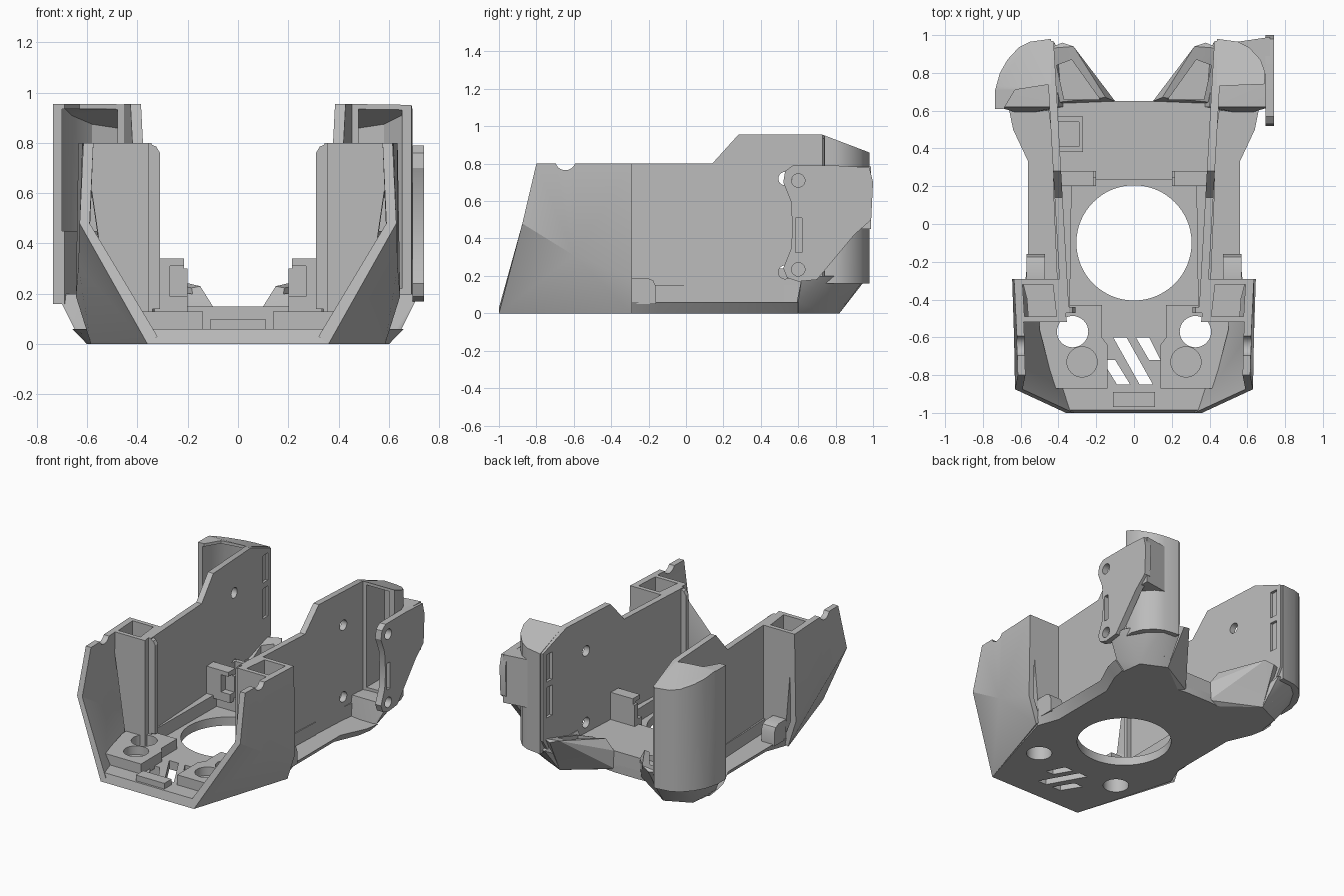
import bpy, bmesh, math
from mathutils import Vector

cube = bpy.data.objects.get("Cube")
if cube:
    bpy.data.objects.remove(cube, do_unlink=True)

grey = bpy.data.materials.new("plain_grey")
grey.use_nodes = True
grey.diffuse_color = (0.5, 0.5, 0.5, 1)
grey.node_tree.nodes["Principled BSDF"].inputs["Base Color"].default_value = (0.5, 0.5, 0.5, 1)


def finish(name, bm, mirror=False):
    """Turn a bmesh into a named object, optionally with a mirrored twin."""
    bm.normal_update()
    bmesh.ops.recalc_face_normals(bm, faces=bm.faces)
    if mirror:
        twin = bmesh.ops.duplicate(bm, geom=bm.verts[:] + bm.edges[:] + bm.faces[:])["geom"]
        for v in twin:
            if isinstance(v, bmesh.types.BMVert):
                v.co.x = -v.co.x
        bmesh.ops.reverse_faces(bm, faces=[f for f in twin if isinstance(f, bmesh.types.BMFace)])
    mesh = bpy.data.meshes.new(name)
    bm.to_mesh(mesh)
    bm.free()
    mesh.materials.append(grey)
    ob = bpy.data.objects.new(name, mesh)
    bpy.context.collection.objects.link(ob)
    return ob


def hull(name, pts, mirror=False):
    bm = bmesh.new()
    for p in pts:
        bm.verts.new(p)
    bmesh.ops.convex_hull(bm, input=bm.verts[:])
    bmesh.ops.delete(bm, geom=[v for v in bm.verts if not v.link_faces], context="VERTS")
    bmesh.ops.dissolve_limit(bm, angle_limit=0.01, verts=bm.verts[:], edges=bm.edges[:])
    return finish(name, bm, mirror)


def prism(name, poly, lo, hi, axis="z", mirror=False, shape=None):
    """Extrude an outline along z (points x, y) or along x (points y, z)."""
    bm = bmesh.new()
    place = (lambda p, t: (p[0], p[1], t)) if axis == "z" else (lambda p, t: (t, p[0], p[1]))
    a = [bm.verts.new(place(p, lo)) for p in poly]
    b = [bm.verts.new(place(p, hi)) for p in poly]
    bm.faces.new(a)
    bm.faces.new(b)
    for i in range(len(a)):
        j = (i + 1) % len(a)
        bm.faces.new((a[i], a[j], b[j], b[i]))
    if shape:
        shape(bm)
    return finish(name, bm, mirror)


def box(name, x, y, z, mirror=False):
    return prism(name, [(x[0], y[0]), (x[1], y[0]), (x[1], y[1]), (x[0], y[1])], *z, mirror=mirror)


def disc(cx, cy, r, n=32):
    return [(cx + r * math.cos(i * math.tau / n), cy + r * math.sin(i * math.tau / n)) for i in range(n)]


def cut(target, *cutters):
    for c in cutters:
        c.hide_render = True
        mod = target.modifiers.new("cut", "BOOLEAN")
        mod.operation, mod.solver, mod.object = "DIFFERENCE", "EXACT", c
    dg = bpy.context.evaluated_depsgraph_get()
    dg.update()
    mesh = bpy.data.meshes.new_from_object(target.evaluated_get(dg))
    target.modifiers.clear()
    target.data = mesh
    for c in cutters:
        bpy.data.objects.remove(c, do_unlink=True)


def both(half):
    return half + [(-x, y) for x, y in reversed(half)]


# Floor plate with chamfered edge, opening, screw holes and slanted slots
def chamfer(bm):
    for v in bm.verts:
        if v.co.z < 0.01 and v.co.y > -0.9:
            v.co.x *= 0.91 if v.co.y > -0.2 else 0.98
        elif v.co.z > 0.01 and v.co.y < -0.9:
            v.co.y += 0.015
floor = prism("floor_plate", both([(0.36, -1), (0.575, -0.3), (0.56, -0.15), (0.56, 0.33),
                                   (0.64, 0.5), (0.66, 0.6), (0.1, 0.65)]), 0, 0.06, shape=chamfer)
slots = [prism("slot", p, -0.1, 0.3) for p in (
    [(-0.17, -0.72), (-0.1, -0.72), (-0.02, -0.85), (-0.09, -0.85)],
    [(-0.11, -0.6), (-0.04, -0.6), (0.1, -0.85), (0.03, -0.85)],
    [(0.01, -0.6), (0.08, -0.6), (0.14, -0.72), (0.08, -0.72)])]
cut(floor, prism("opening", disc(0, -0.1, 0.305, 64), -0.1, 0.3),
    prism("screw_hole", disc(0.325, -0.57, 0.083), -0.1, 0.3, mirror=True), *slots)

# Front pads with wells
pads = prism("front_pad", [(0.14, -0.87), (0.42, -0.87), (0.5, -0.56), (0.5, -0.43), (0.17, -0.43), (0.17, -0.6),
                           (0.14, -0.64)], 0.04, 0.13, mirror=True)
cut(pads, prism("screw_hole", disc(0.325, -0.57, 0.083), -0.1, 0.3, mirror=True),
    prism("well", disc(0.275, -0.73, 0.08), 0.07, 0.3, mirror=True))
box("front_catch", (-0.11, 0.11), (-0.97, -0.89), (0.04, 0.1))

# Raised frame beside the opening and the rear deck
prism("side_frame", [(0.34, -0.47), (0.4, -0.47), (0.43, 0.24), (0.33, 0.24)], 0.04, 0.15, mirror=True)
prism("rear_deck", both([(0.4, 0.235), (0.46, 0.65)]), 0.04, 0.15)
clip = box("deck_clip", (0.2, 0.4), (0.2, 0.28), (0.13, 0.34), mirror=True)
cut(clip, box("clip_step", (0.1, 0.27), (0.1, 0.245), (0.19, 0.31), mirror=True),
    box("clip_corner", (0.1, 0.215), (0.1, 0.4), (0.3, 0.5), mirror=True))
bracket = box("deck_bracket", (-0.42, -0.27), (0.38, 0.57), (0.14, 0.24))
cut(bracket, box("bracket_gap", (-0.4, -0.29), (0.41, 0.54), (0.17, 0.4)))


# Splayed side walls with screw holes and rear slots
def splay(bm):
    for v in bm.verts:
        v.co.x += 0.057 * v.co.y
walls = prism("side_wall", [(-0.47, 0.05), (-0.47, 0.8), (0.14, 0.8), (0.28, 0.955), (0.73, 0.955), (0.97, 0.86),
                            (0.97, 0.25), (0.85, 0.05)], 0.37, 0.412, "x", True, splay)
cut(walls, *[prism("wall_hole", disc(0.53, z, 0.036, 24), 0.3, 0.6, "x", True) for z in (0.72, 0.22)],
    *[prism("wall_slot", [(0.875, a), (0.935, a), (0.935, b), (0.875, b)], 0.3, 0.6, "x", True)
      for a, b in ((0.4, 0.61), (0.65, 0.84))])
prism("wall_end_rib", [(0.31, 0.14), (0.31, 0.76), (0.325, 0.785), (0.36, 0.8), (0.36, 0.14)], -0.47, -0.44,
      mirror=True, shape=lambda bm: [setattr(v, "co", Vector((v.co.x, v.co.z, v.co.y))) for v in bm.verts])


# Hollow front pillars, tucked in at the foot to stay inside the armour
def tuck(bm):
    for v in bm.verts:
        if v.co.z < 0.1 and v.co.x > 0.5:
            v.co.x = 0.5 if v.co.y < -0.4 else 0.56
pillar = prism("front_pillar", [(0.355, -0.52), (0.61, -0.52), (0.625, -0.29), (0.385, -0.29)], 0.05, 0.8,
               mirror=True, shape=tuck)
cut(pillar, prism("pillar_well", [(0.41, -0.49), (0.58, -0.49), (0.59, -0.32), (0.43, -0.32)], 0.45, 1, mirror=True))

# Faceted front armour, a thin skin with a scallop in its top edge
bm = bmesh.new()
toe, knee, tip, crease, mid, top, low, heel = [bm.verts.new(p) for p in (
    (0.36, -1, 0), (0.63, -0.875, 0.48), (0.615, -0.8, 0.8), (0.635, -0.6, 0.31),
    (0.62, -0.6, 0.8), (0.635, -0.29, 0.8), (0.645, -0.29, 0.19), (0.585, -0.29, 0))]
for f in ((toe, knee, crease), (toe, crease, heel), (knee, tip, mid, crease), (crease, mid, top, low),
          (crease, low, heel)):
    bm.faces.new(f)
inner = bmesh.ops.duplicate(bm, geom=bm.verts[:] + bm.edges[:] + bm.faces[:])
for v in inner["geom"]:
    if isinstance(v, bmesh.types.BMVert):
        v.co.x -= 0.04
        v.co.z = max(v.co.z, 0.03)
bmesh.ops.bridge_loops(bm, edges=[e for e in bm.edges if e.is_boundary])
armour = finish("front_armour", bm, True)
cut(armour, prism("scallop", disc(-0.645, 0.82, 0.055), -1, 1, "x"))

# Lugs behind the armour
prism("side_lug", [(-0.29, 0.05), (-0.29, 0.19), (-0.21, 0.19), (-0.175, 0.175), (-0.16, 0.14), (-0.16, 0.05)],
      0.47, 0.57, "x", True)

# Rear feet and their inner wings
hull("rear_foot", [(0.72, 0.62, 0.2), (0.72, 0.75, 0.2), (0.63, 0.9, 0.2), (0.55, 0.95, 0.18), (0.42, 0.96, 0.18),
                   (0.4, 0.62, 0.2), (0.65, 0.6, 0.06), (0.59, 0.58, 0), (0.57, 0.74, 0), (0.4, 0.82, 0),
                   (0.3, 0.62, 0)], True)
wing = hull("rear_wing", [(0.1, 0.65, 0.15), (0.15, 0.67, 0.23), (0.32, 0.94, 0.27), (0.38, 0.96, 0.25),
                          (0.45, 0.93, 0.25), (0.45, 0.64, 0.17), (0.1, 0.64, 0.02), (0.14, 0.62, 0),
                          (0.4, 0.82, 0), (0.45, 0.62, 0)], True)
cut(wing, prism("wing_trough", [(0.18, 0.66), (0.37, 0.66), (0.41, 0.84), (0.33, 0.87)], 0.16, 0.6, mirror=True))


# Rear corner shells, open to the front, with a sloped cap
def slope(bm, drop=0.0):
    bmesh.ops.bisect_plane(bm, geom=bm.verts[:] + bm.edges[:] + bm.faces[:], plane_co=(0, 0.73, 0.955 - drop),
                           plane_no=(0, 0.38, 1), clear_outer=True)
    bmesh.ops.holes_fill(bm, edges=[e for e in bm.edges if e.is_boundary])


def shell(name, side, outer, inner, base):
    ob = prism(name, [(side * x, y) for x, y in outer], 0.16, 0.955, shape=slope)
    cut(ob, prism("pocket", [(side * x, y) for x, y in inner], base, 0.935, shape=lambda bm: slope(bm, 0.02)))
    return ob


shell("right_rear_shell", -1,
      [(0.44, 0.74), (0.63, 0.71), (0.69, 0.61), (0.735, 0.61), (0.735, 0.71), (0.71, 0.8), (0.67, 0.87),
       (0.61, 0.935), (0.55, 0.965), (0.44, 0.98)],
      [(0.48, 0.5), (0.7, 0.5), (0.7, 0.7), (0.66, 0.8), (0.58, 0.89), (0.48, 0.93)], 0.45)
shell("left_rear_shell", 1,
      [(0.44, 0.73), (0.69, 0.74), (0.695, 0.8), (0.67, 0.87), (0.61, 0.935), (0.55, 0.965), (0.44, 0.98)],
      [(0.48, 0.6), (0.66, 0.6), (0.65, 0.8), (0.58, 0.89), (0.48, 0.93)], 0.22)

# Left outer flange with scalloped edge, screw holes and slot
flange = prism("left_flange", [(0.57, 0.79), (0.8, 0.79), (0.98, 0.78), (1, 0.7), (0.99, 0.5), (0.9, 0.42), (0.7, 0.18),
                               (0.6, 0.17), (0.54, 0.19), (0.52, 0.24), (0.56, 0.34), (0.57, 0.45), (0.56, 0.6),
                               (0.52, 0.7), (0.53, 0.76)], 0.695, 0.74, "x")
cut(flange, *[prism("flange_hole", disc(0.6, z, 0.036, 24), 0.6, 0.9, "x") for z in (0.71, 0.235)],
    prism("flange_slot", [(0.585, 0.325), (0.62, 0.325), (0.62, 0.51), (0.585, 0.51)], 0.6, 0.9, "x"))
prism("left_flange_web", [(0.55, 0.965), (0.62, 0.92), (0.68, 0.82), (0.72, 0.75), (0.72, 0.99)], 0.45, 0.785)

# Flat shading on facets, smooth only across shallow curves
for ob in bpy.data.objects:
    ob.select_set(ob.type == "MESH" and ob.data.materials[:1] == [grey])
    if ob.select_get():
        bpy.context.view_layer.objects.active = ob
bpy.ops.object.shade_smooth_by_angle(angle=math.radians(25))
